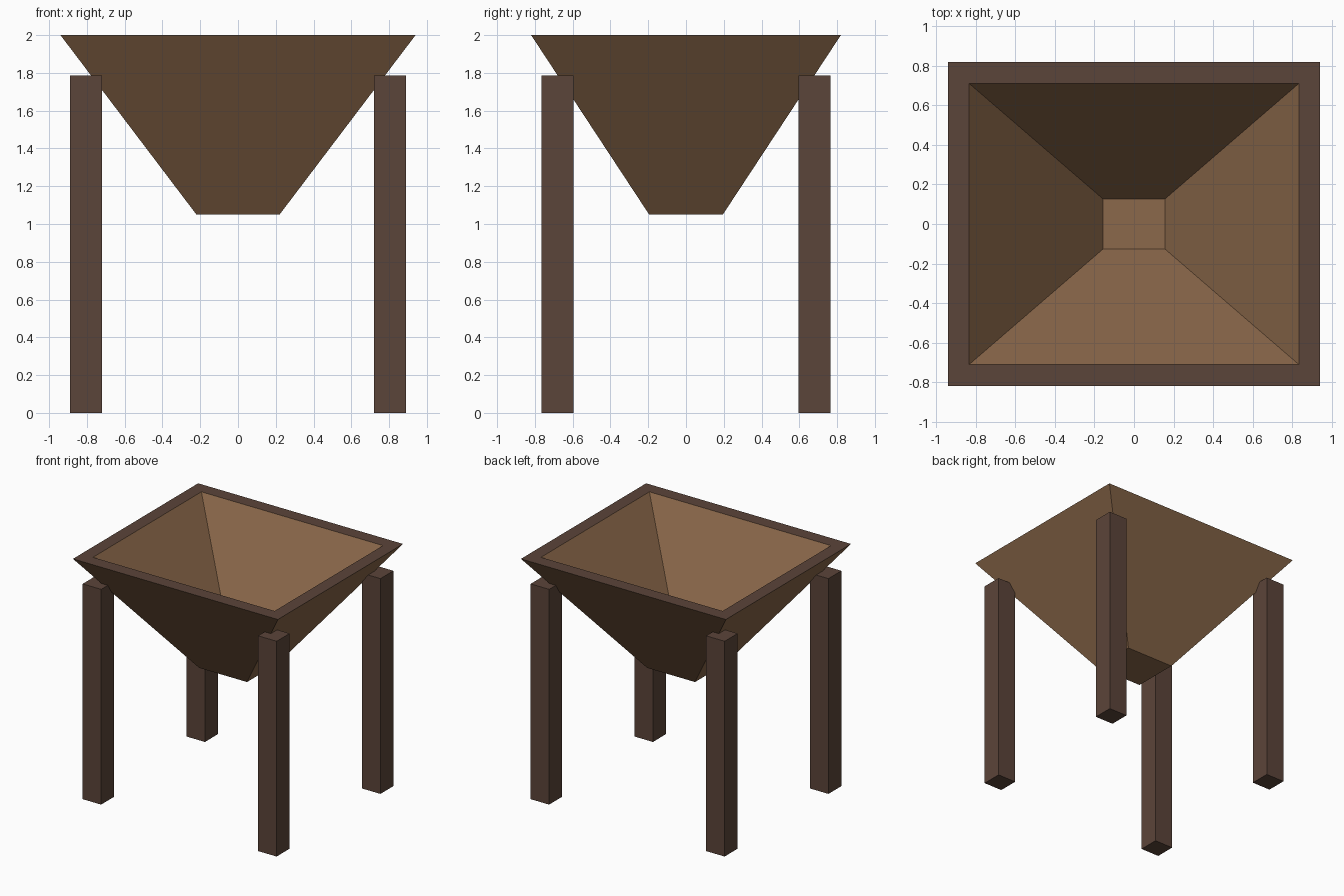
import bpy
import bmesh

cube = bpy.data.objects.get("Cube")
if cube:
    bpy.data.objects.remove(cube)


def material(name, colour):
    mat = bpy.data.materials.new(name)
    mat.use_nodes = True
    mat.diffuse_color = colour
    mat.node_tree.nodes["Principled BSDF"].inputs["Base Color"].default_value = colour
    return mat


light_wood = material("light brown wood", (0.26, 0.14, 0.07, 1))
dark_wood = material("dark brown wood", (0.105, 0.058, 0.041, 1))


def add_object(name, bm, materials):
    mesh = bpy.data.meshes.new(name)
    bm.to_mesh(mesh)
    bm.free()
    for mat in materials:
        mesh.materials.append(mat)
    obj = bpy.data.objects.new(name, mesh)
    bpy.context.collection.objects.link(obj)
    return obj


# Hopper: rectangular rings from the outer bottom, over the rim, to the inner floor
bm = bmesh.new()
rings = []
for hx, hy, z in [(0.22, 0.195, 1.05), (0.94, 0.82, 2), (0.833, 0.71, 2), (0.157, 0.127, 1.11)]:
    corners = [(-hx, -hy), (hx, -hy), (hx, hy), (-hx, hy)]
    rings.append([bm.verts.new((x, y, z)) for x, y in corners])
for low, high in zip(rings, rings[1:]):
    for i in range(4):
        j = (i + 1) % 4
        bm.faces.new((low[i], low[j], high[j], high[i]))
bm.faces.new(rings[0][::-1])
bm.faces.new(rings[-1])
bmesh.ops.recalc_face_normals(bm, faces=bm.faces)
# Dark rim: the flat faces at the very top
for face in bm.faces:
    face.material_index = int(face.calc_center_median().z > 1.99)
add_object("hopper", bm, [light_wood, dark_wood])

# Four square legs
leg_width, leg_height = 0.17, 1.785
for side, sx in (("left", 1), ("right", -1)):
    for end, sy in (("front", -1), ("back", 1)):
        bm = bmesh.new()
        bmesh.ops.create_cube(bm, size=1)
        bmesh.ops.scale(bm, vec=(leg_width, leg_width, leg_height), verts=bm.verts)
        leg = add_object(f"{end}_{side}_leg", bm, [dark_wood])
        leg.location = (sx * 0.805, sy * 0.68, leg_height / 2)
